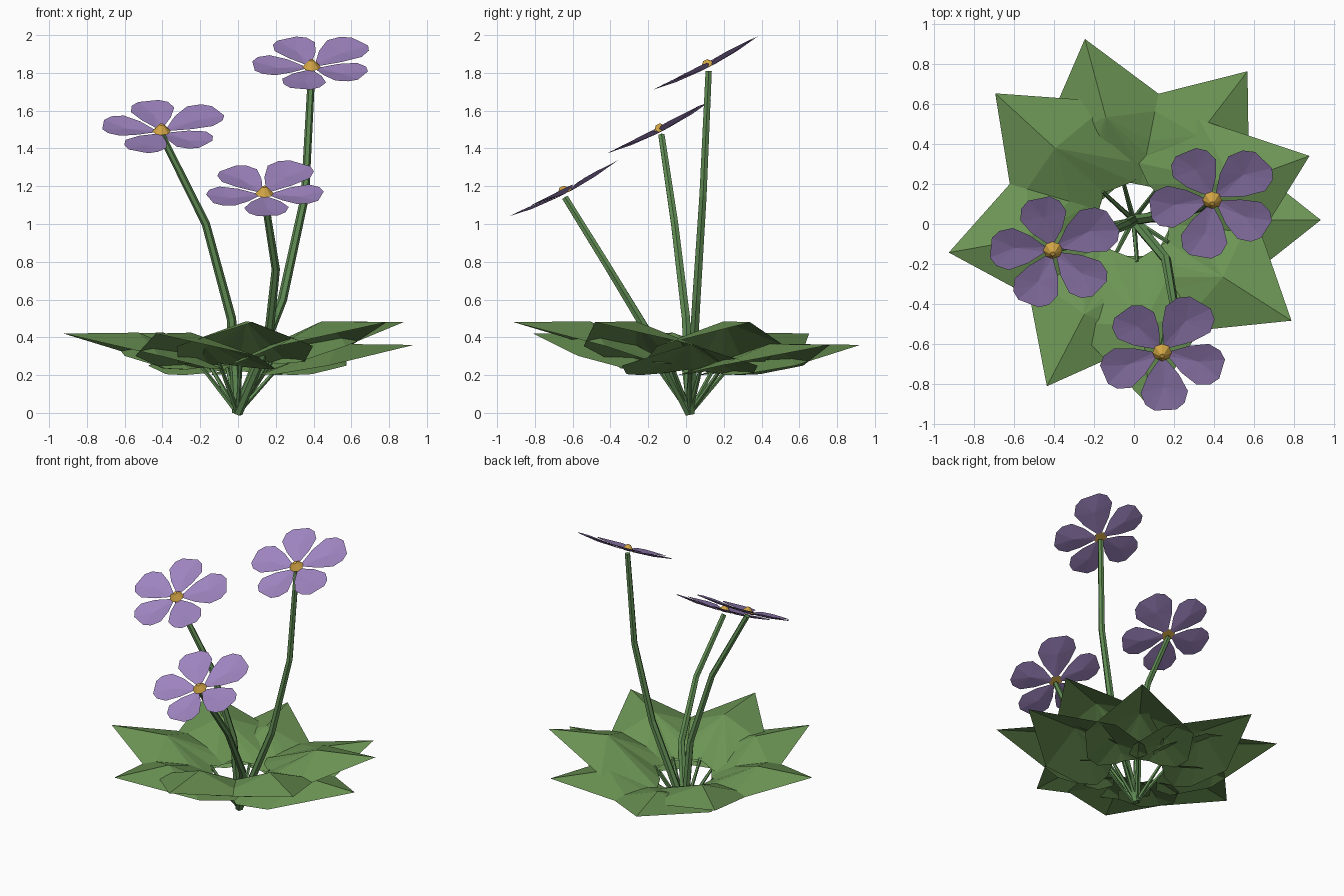
import bpy, bmesh, math
from mathutils import Matrix, Vector

if "Cube" in bpy.data.objects:
    bpy.data.objects.remove(bpy.data.objects["Cube"])

ORIGIN = Vector((-0.003, 0.02, 0))


def material(name, rgb):
    m = bpy.data.materials.new(name)
    m.diffuse_color = (*rgb, 1)
    m.use_nodes = True
    m.node_tree.nodes["Principled BSDF"].inputs["Base Color"].default_value = m.diffuse_color
    return m


LEAF = material("leaf_green", (0.15, 0.30, 0.09))
STEM = material("stem_green", (0.12, 0.27, 0.09))
PETAL = material("petal_violet", (0.34, 0.23, 0.52))
CORE = material("core_yellow", (0.65, 0.38, 0.06))


def add_object(name, bm, mat, matrix):
    me = bpy.data.meshes.new(name)
    bm.normal_update()
    bm.to_mesh(me)
    bm.free()
    me.materials.append(mat)
    ob = bpy.data.objects.new(name, me)
    bpy.context.collection.objects.link(ob)
    ob.matrix_world = matrix
    return ob


def fan(center, half):
    """Symmetric sheet: triangles around a centre point; half runs from base to tip."""
    bm = bmesh.new()
    c = bm.verts.new(center)
    loop = [p for p in half]
    loop += [(x, -y, z) for x, y, z in reversed(half) if abs(y) > 1e-6]
    vs = [bm.verts.new(p) for p in loop]
    for i, v in enumerate(vs):
        bm.faces.new((c, vs[i - 1], v))
    bmesh.ops.recalc_face_normals(bm, faces=bm.faces)
    if sum((f.normal.z for f in bm.faces)) < 0:
        bmesh.ops.reverse_faces(bm, faces=bm.faces)
    return bm


def tube(name, pts, r0, r1, sides):
    """Tapered polygonal tube through the given points."""
    bm = bmesh.new()
    pts = [Vector(p) for p in pts]
    rings = []
    for i, p in enumerate(pts):
        d = pts[min(i + 1, len(pts) - 1)] - pts[max(i - 1, 0)]
        q = Vector((0, 0, 1)).rotation_difference(d.normalized())
        r = r0 + (r1 - r0) * i / (len(pts) - 1)
        rings.append([bm.verts.new(p + q @ Vector((r * math.cos(a), r * math.sin(a), 0)))
                      for a in (2 * math.pi * k / sides for k in range(sides))])
    for a, b in zip(rings, rings[1:]):
        for k in range(sides):
            n = (k + 1) % sides
            bm.faces.new((a[k], a[n], b[n], b[k]))
    bm.faces.new(rings[0][::-1])
    bm.faces.new(rings[-1])
    return add_object(name, bm, STEM, Matrix.Identity(4))


# Rosette of nine heart-shaped leaves on a spiral, in three heights
for i in range(9):
    g = i % 3
    lo, mid, hi = 0.20 + 0.03 * g, 0.25 + 0.052 * g, 0.36 + 0.06 * g
    a = math.radians(137.5 * i)
    half = [(0.20, 0, lo + 0.03), (0.13, 0.14, lo + 0.01), (0.12, 0.26, lo),
            (0.21, 0.335, lo + 0.005), (0.48, 0.36, mid), (0.935, 0, hi)]
    place = Matrix.Translation(ORIGIN) @ Matrix.Rotation(a, 4, 'Z')
    add_object(f"leaf_{i + 1}", fan((0.53, 0, hi + 0.005), half), LEAF, place)
    end = place @ Vector((0.21, 0, lo + 0.035))
    tube(f"leaf_stalk_{i + 1}", [ORIGIN, end], 0.014, 0.01, 5)

# Flower stems: two bend points and the flower centre, plus the flower spin
flowers = [
    ([(-0.035, 0.0, 0.50), (-0.17, -0.06, 1.00)], (-0.405, -0.13, 1.49), 31),
    ([(0.235, 0.055, 0.60), (0.355, 0.09, 1.15)], (0.39, 0.12, 1.83), 43),
    ([(0.16, -0.175, 0.38), (0.20, -0.405, 0.76)], (0.14, -0.64, 1.16), 57),
]
# Petal outline, base to rounded end
outline = [(0.035, 0.014, 0.0), (0.12, 0.078, 0.015), (0.21, 0.118, 0.025),
           (0.275, 0.098, 0.028), (0.31, 0.055, 0.027)]
for n, (bends, top, spin) in enumerate(flowers, 1):
    tip = Vector(top) - Vector((0, 0, 0.02))
    tube(f"flower_stem_{n}", [ORIGIN, *bends, tip], 0.028, 0.019, 6)
    head = Matrix.Translation(top) @ Matrix.Rotation(math.radians(27), 4, 'X')
    # Five petals, the first a little longer
    for k in range(5):
        s = 1.13 if k == 0 else 1.0
        place = head @ Matrix.Rotation(math.radians(spin + 72 * k), 4, 'Z')
        add_object(f"petal_{n}_{k + 1}", fan((0.19, 0, 0.008), outline), PETAL,
                   place @ Matrix.Diagonal((s, s, s, 1)))
    # Yellow pointed centre
    bm = bmesh.new()
    bmesh.ops.create_cone(bm, cap_ends=True, segments=8, radius1=0.048, radius2=0.012,
                          depth=0.04, matrix=Matrix.Translation((0, 0, 0.022)))
    add_object(f"flower_center_{n}", bm, CORE, head)
